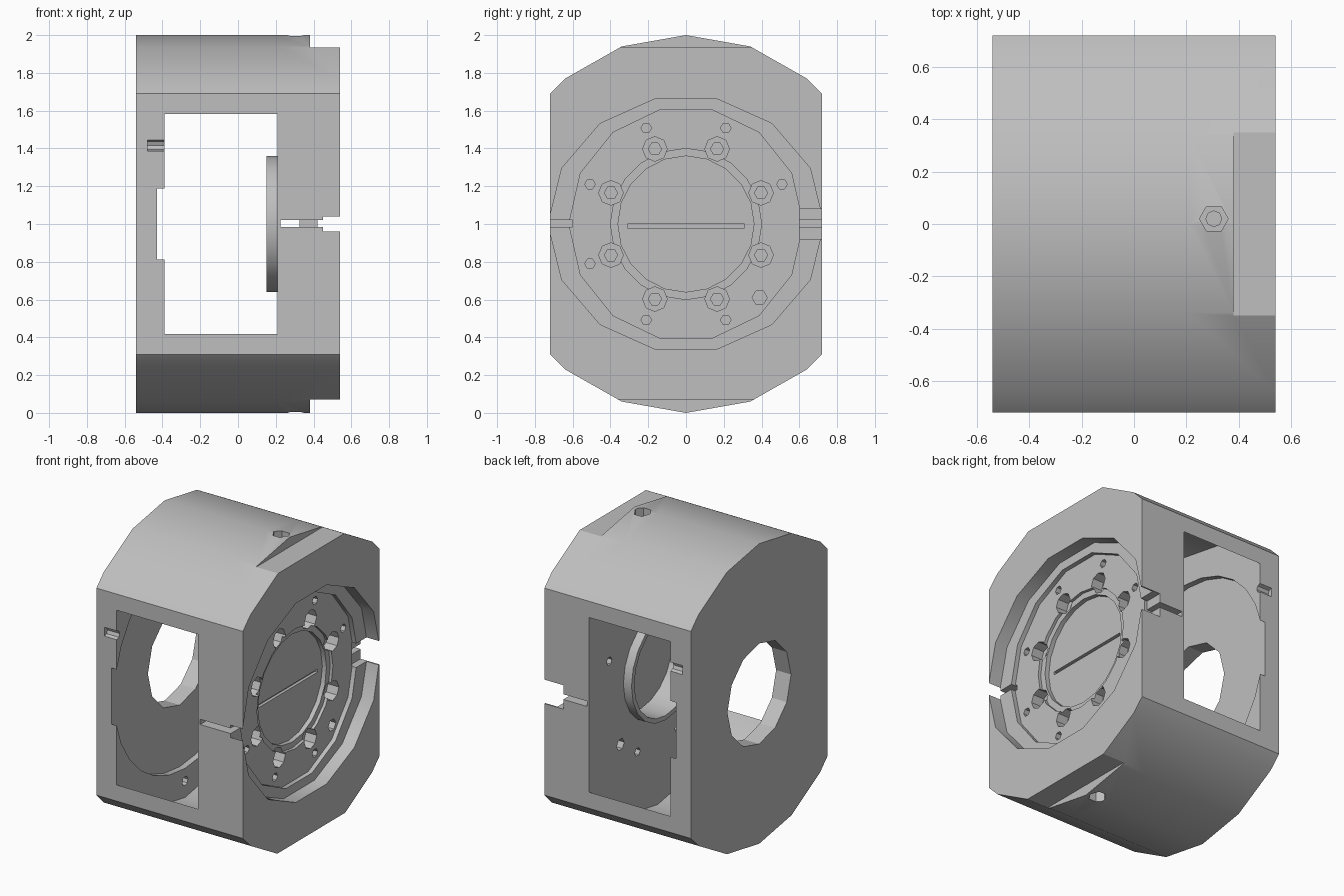
import bpy, bmesh, math
from mathutils import Vector

cube = bpy.data.objects.get("Cube")
if cube:
    bpy.data.objects.remove(cube, do_unlink=True)

metal = bpy.data.materials.new("plain_grey")
metal.use_nodes = True
GREY = (0.52, 0.52, 0.52, 1)
metal.diffuse_color = GREY
metal.node_tree.nodes["Principled BSDF"].inputs["Base Color"].default_value = GREY


def ngon(ry, n, cy=0, cz=1, rz=None, phase=0):
    """Polygon points (y, z) around a centre."""
    rz = rz or ry
    steps = [math.tau * i / n + phase for i in range(n)]
    return [(cy + ry * math.cos(a), cz + rz * math.sin(a)) for a in steps]


def rect(y0, y1, z0, z1):
    return [(y0, z0), (y1, z0), (y1, z1), (y0, z1)]


def prism(name, pts, a0, a1, vertical=False):
    """Extrude a polygon along x, or along z when vertical."""
    bm = bmesh.new()
    place = (lambda p, a: (p[0], p[1], a)) if vertical else (lambda p, a: (a, p[0], p[1]))
    base = bm.faces.new([bm.verts.new(place(p, a0)) for p in pts])
    new = bmesh.ops.extrude_face_region(bm, geom=[base])["geom"]
    shift = Vector((0, 0, a1 - a0)) if vertical else Vector((a1 - a0, 0, 0))
    bmesh.ops.translate(bm, vec=shift, verts=[v for v in new if isinstance(v, bmesh.types.BMVert)])
    bmesh.ops.recalc_face_normals(bm, faces=bm.faces)
    mesh = bpy.data.meshes.new(name)
    bm.to_mesh(mesh)
    bm.free()
    mesh.materials.append(metal)
    ob = bpy.data.objects.new(name, mesh)
    bpy.context.scene.collection.objects.link(ob)
    return ob


def carve(ob, cutters):
    """Subtract each (points, start, end, vertical) cutter, then bake the result."""
    tools = []
    for c in cutters:
        tool = prism("cutter", *c)
        tool.hide_render = True
        mod = ob.modifiers.new("cut", "BOOLEAN")
        mod.operation, mod.solver, mod.object = "DIFFERENCE", "EXACT", tool
        tools.append(tool)
    bpy.context.view_layer.update()
    baked = bpy.data.meshes.new_from_object(ob.evaluated_get(bpy.context.evaluated_depsgraph_get()))
    ob.modifiers.clear()
    ob.data = baked
    for tool in tools:
        bpy.data.objects.remove(tool, do_unlink=True)


# Round outline with two flattened sides
quarter = [(0, 1), (0.34, 0.94), (0.64, 0.77), (0.72, 0.69)]
right_half = quarter + [(y, -z) for y, z in reversed(quarter)]
outline = [(y, z + 1) for y, z in right_half]
outline += [(-y, z + 1) for y, z in reversed(right_half[1:-1])]

# Three blind screw holes shared by the end plate and the drum
screw_holes = []
for deg in (30, 150, 270):
    a = math.radians(deg)
    screw_holes.append((ngon(0.03, 8, 0.83 * math.cos(a), 1 + 0.83 * math.sin(a)), -0.48, -0.3))

# End plate with its round opening
end_plate = prism("end_plate", outline, -0.54, -0.43)
carve(end_plate, [(ngon(0.335, 12), -0.6, -0.4)] + screw_holes)

# Drum: thin shell, open at both flat sides, with a round seat at one end
drum = prism("drum_shell", outline, -0.43, 0.21)
carve(drum, [
    (ngon(0.94, 18, phase=math.pi / 2), -0.39, 0.25),
    (ngon(0.746, 28), -0.5, -0.3),
] + screw_holes)

# Bearing housing: stepped recess, bore, split and radial holes
cuts = [
    (ngon(0.73, 14, rz=0.68), 0.45, 0.6),
    (ngon(0.62, 14), 0.42, 0.5),
    (ngon(0.40, 20), 0.40, 0.5),
    (ngon(0.36, 20), 0.37, 0.5),
    (ngon(0.33, 20), 0.1, 0.33),
    (rect(-0.31, 0.31, 0.98, 1.0), 0.35, 0.4),
    (rect(-0.8, 0.8, 0.985, 1.02), 0.225, 0.325),
    (rect(-0.8, -0.6, 0.985, 1.02), 0.3, 0.6),
    (rect(0.6, 0.8, 0.985, 1.02), 0.3, 0.4),
    (rect(0.6, 0.8, 0.92, 1.08), 0.40, 0.6),
    (rect(-0.8, 0.8, 1.935, 2.1), 0.38, 0.6),
    (rect(-0.8, 0.8, -0.1, 0.07), 0.38, 0.6),
    (ngon(0.055, 6, 0.305, 0.02), 1.90, 2.1, True),
    (ngon(0.03, 8, 0.305, 0.02), 1.75, 2.1, True),
    (ngon(0.055, 6, 0.305, 0.02), -0.1, 0.10, True),
    (ngon(0.03, 8, 0.305, 0.02), -0.1, 0.25, True),
    (ngon(0.04, 6, 0.39, 0.61), 0.1, 0.5),
]
# Ring of counterbored bolt seats and small through holes
for k in range(8):
    a = math.radians(22.5 + 45 * k)
    c, s = math.cos(a), math.sin(a)
    cuts.append((ngon(0.065, 8, 0.43 * c, 1 + 0.43 * s), 0.34, 0.5))
    cuts.append((ngon(0.035, 6, 0.43 * c, 1 + 0.43 * s), 0.26, 0.5))
    if k != 7:
        cuts.append((ngon(0.028, 6, 0.55 * c, 1 + 0.55 * s), 0.1, 0.5))
housing = prism("bearing_housing", outline, 0.21, 0.54)
carve(housing, cuts)

# Collar standing out into the drum
collar = prism("inner_collar", ngon(0.36, 20), 0.15, 0.215)
carve(collar, [(ngon(0.33, 20), 0.1, 0.3)])

# Smooth the round walls, keep edges sharp
for ob in (end_plate, drum, housing, collar):
    bpy.ops.object.select_all(action="DESELECT")
    ob.select_set(True)
    bpy.context.view_layer.objects.active = ob
    bpy.ops.object.shade_smooth_by_angle(angle=math.radians(28))
